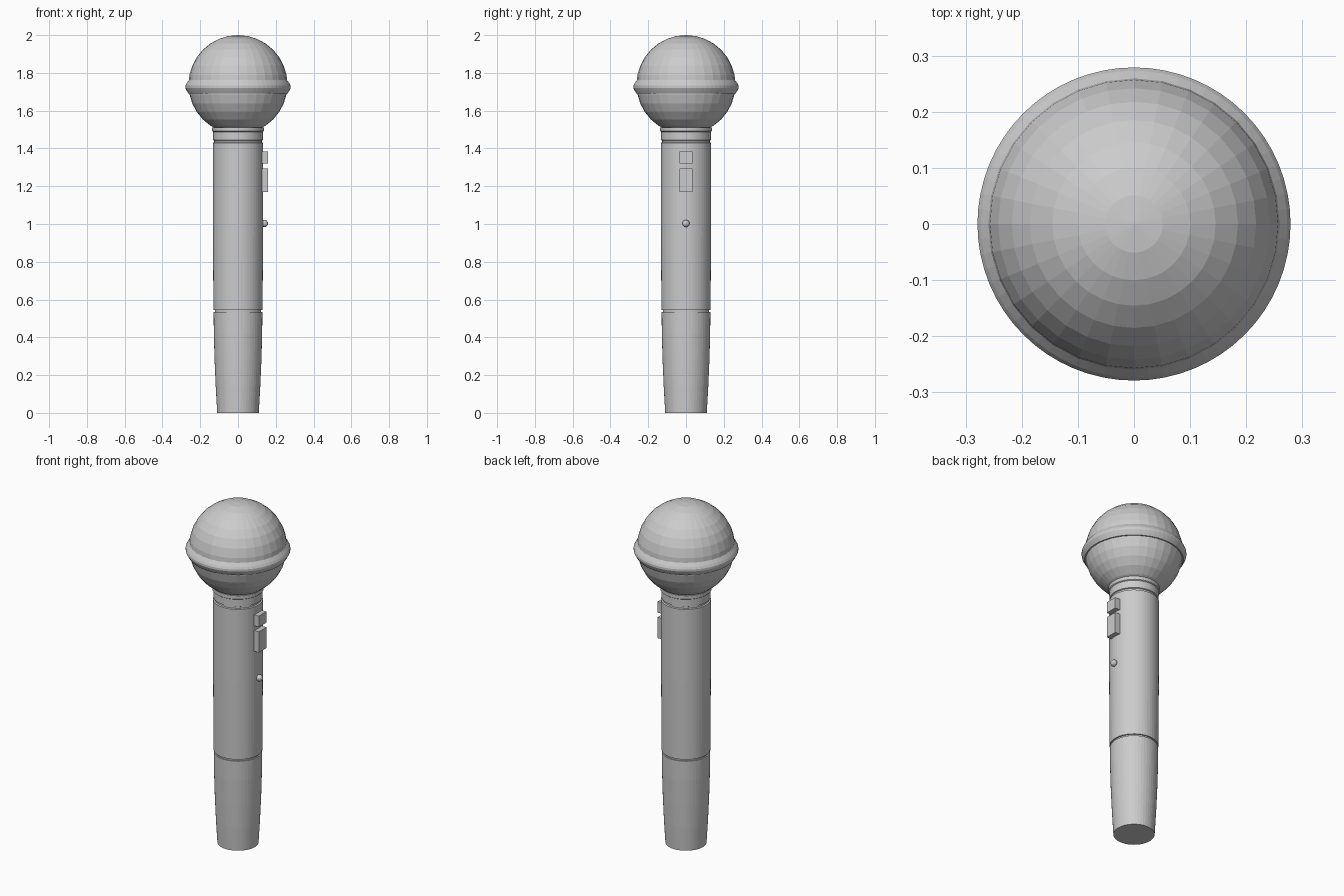
import bpy, bmesh, math

if "Cube" in bpy.data.objects:
    bpy.data.objects.remove(bpy.data.objects["Cube"])


def lathe(name, profile, seg=48, closed=False):
    """Revolve (radius, z) points around z; open profiles get end caps."""
    bm = bmesh.new()
    rings = [[bm.verts.new((r * math.cos(2 * math.pi * i / seg),
                            r * math.sin(2 * math.pi * i / seg), z))
              for i in range(seg)] for r, z in profile]
    pairs = list(zip(rings, rings[1:]))
    if closed:
        pairs.append((rings[-1], rings[0]))
    else:
        bm.faces.new(rings[0][::-1])
        bm.faces.new(rings[-1])
    for a, b in pairs:
        for i in range(seg):
            j = (i + 1) % seg
            bm.faces.new((a[i], a[j], b[j], b[i]))
    bmesh.ops.recalc_face_normals(bm, faces=bm.faces)
    me = bpy.data.meshes.new(name)
    bm.to_mesh(me)
    bm.free()
    ob = bpy.data.objects.new(name, me)
    bpy.context.collection.objects.link(ob)
    return ob


def box(name, lo, hi):
    bpy.ops.mesh.primitive_cube_add(
        size=1, location=[(a + b) / 2 for a, b in zip(lo, hi)])
    ob = bpy.context.object
    ob.name = name
    ob.scale = [b - a for a, b in zip(lo, hi)]
    return ob


# Ball grille
bpy.ops.mesh.primitive_uv_sphere_add(segments=32, ring_count=16, radius=0.262,
                                     location=(0, 0, 1.738))
bpy.context.object.name = "grille_ball"

# Band around the grille
lathe("grille_band", [(0.25, 1.692), (0.264, 1.692), (0.273, 1.708), (0.279, 1.72),
                      (0.279, 1.732), (0.273, 1.744), (0.258, 1.764), (0.25, 1.764)],
      64, closed=True)

# Handle: tapered grip, groove, straight barrel, groove and neck collar
lathe("handle", [(0.11, 0), (0.118, 0.14), (0.124, 0.28), (0.128, 0.42), (0.129, 0.535),
                 (0.122, 0.535), (0.122, 0.545), (0.13, 0.545),
                 (0.133, 1.0), (0.133, 1.43), (0.126, 1.433), (0.126, 1.442),
                 (0.132, 1.445), (0.132, 1.488), (0.137, 1.492), (0.137, 1.512)])

# Buttons and indicator lamp on the right side
for name, z0, z1 in (("power_button", 1.32, 1.385), ("slide_switch", 1.17, 1.293)):
    box(name, (0.115, -0.035, z0), (0.16, 0.035, z1))
bpy.ops.mesh.primitive_uv_sphere_add(segments=16, ring_count=8, radius=0.019,
                                     location=(0.14, 0, 1.003))
bpy.context.object.name = "indicator_lamp"
